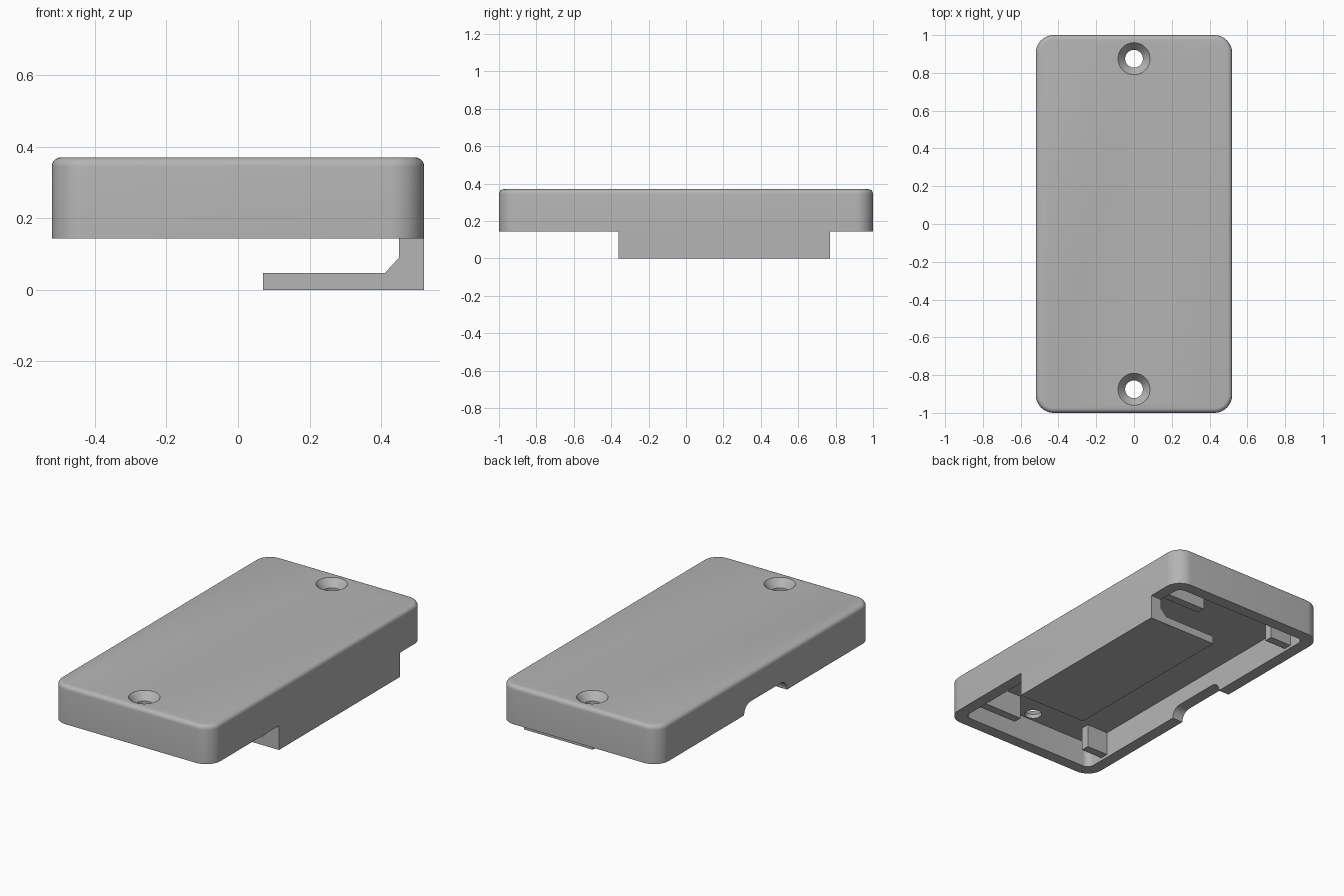
import bpy, bmesh, math
from mathutils import Vector

if "Cube" in bpy.data.objects:
    bpy.data.objects.remove(bpy.data.objects["Cube"], do_unlink=True)

grey = bpy.data.materials.new("plain_grey")
grey.use_nodes = True
grey.diffuse_color = (0.46, 0.46, 0.46, 1)
grey.node_tree.nodes["Principled BSDF"].inputs["Base Color"].default_value = (0.46, 0.46, 0.46, 1)


def loft(name, rings):
    """Skin matching rings of points and cap both ends."""
    bm = bmesh.new()
    loops = [[bm.verts.new(p) for p in ring] for ring in rings]
    n = len(loops[0])
    for a, b in zip(loops, loops[1:]):
        for i in range(n):
            j = (i + 1) % n
            bm.faces.new((a[i], a[j], b[j], b[i]))
    bm.faces.new(loops[0])
    bm.faces.new(loops[-1])
    bmesh.ops.recalc_face_normals(bm, faces=bm.faces)
    mesh = bpy.data.meshes.new(name)
    bm.to_mesh(mesh)
    bm.free()
    mesh.materials.append(grey)
    ob = bpy.data.objects.new(name, mesh)
    bpy.context.collection.objects.link(ob)
    return ob


def rounded(hx, hy, r, z, steps=10):
    """Rounded rectangle outline at height z."""
    pts = []
    for q, (sx, sy) in enumerate(((1, 1), (-1, 1), (-1, -1), (1, -1))):
        for k in range(steps + 1):
            a = math.pi / 2 * (q + k / steps)
            pts.append((sx * (hx - r) + r * math.cos(a), sy * (hy - r) + r * math.sin(a), z))
    return pts


def circle(y, r, z, n=40):
    return [(r * math.cos(math.tau * k / n), y + r * math.sin(math.tau * k / n), z) for k in range(n)]


def box(name, x0, x1, y0, y1, z0, z1):
    base = ((x0, y0), (x1, y0), (x1, y1), (x0, y1))
    return loft(name, [[(x, y, z) for x, y in base] for z in (z0, z1)])


def cut(target, cutter):
    """Subtract the cutter, then drop it."""
    cutter.hide_render = True
    mod = target.modifiers.new("cut", "BOOLEAN")
    mod.operation, mod.solver, mod.object = "DIFFERENCE", "EXACT", cutter
    bpy.context.view_layer.objects.active = target
    bpy.ops.object.modifier_apply(modifier=mod.name)
    bpy.data.objects.remove(cutter, do_unlink=True)


HX, HY, WALL, R = 0.52, 1.0, 0.07, 0.095
RIM, CEILING, TOP, FILLET = 0.143, 0.30, 0.37, 0.025

# Hollow cover with a filleted top edge
rings = [rounded(HX - WALL, HY - WALL, 0.04, z) for z in (CEILING, RIM)]
rings.append(rounded(HX, HY, R, RIM))
for k in range(6):
    a = math.pi / 2 * k / 5
    d = FILLET * (1 - math.cos(a))
    rings.append(rounded(HX - d, HY - d, R - d, TOP - FILLET + FILLET * math.sin(a)))
cover = loft("cover", rings)

# Countersunk screw holes
for y in (-0.875, 0.875):
    cut(cover, loft("screw_cutter", [circle(y, r, z) for r, z in
                                     ((0.047, 0.2), (0.047, 0.325), (0.085, TOP), (0.085, 0.45))]))

# Finger notch with rounded ends in the right wall
half, depth = 0.2, 0.06
arch = [(-half, 0.1)]
for side in (-1, 1):
    for k in range(9):
        a = math.pi / 2 * (k if side < 0 else 8 - k) / 8
        arch.append((side * (half - depth + depth * math.cos(a)), RIM + depth * math.sin(a)))
arch.append((half, 0.1))
cut(cover, loft("notch_cutter", [[(x, y, z) for y, z in arch] for x in (-0.6, -0.41)]))

# Hooked lip that reaches under the cover on the left side
hook = ((HX, 0), (0.07, 0), (0.07, 0.047), (0.41, 0.047), (0.45, 0.09), (0.45, RIM), (HX, RIM))
lip = loft("hooked_lip", [[(x, y, z) for x, z in hook] for y in (-0.36, 0.77)])

# Guide ribs inside both ends
parts = [cover, lip]
for end, s in (("front", -1), ("back", 1)):
    y0, y1 = sorted((s * 0.77, s * 0.82))
    parts.append(box(end + "_left_rib", 0.18, 0.46, y0, y1, 0.16, CEILING + 0.01))
    parts.append(box(end + "_right_rib", -0.46, -0.31, y0, y1, 0.16, CEILING + 0.01))

# Smooth rounded surfaces, keep hard edges crisp
bpy.ops.object.select_all(action="DESELECT")
for ob in parts:
    ob.select_set(True)
bpy.context.view_layer.objects.active = cover
bpy.ops.object.shade_smooth_by_angle(angle=math.radians(30))
